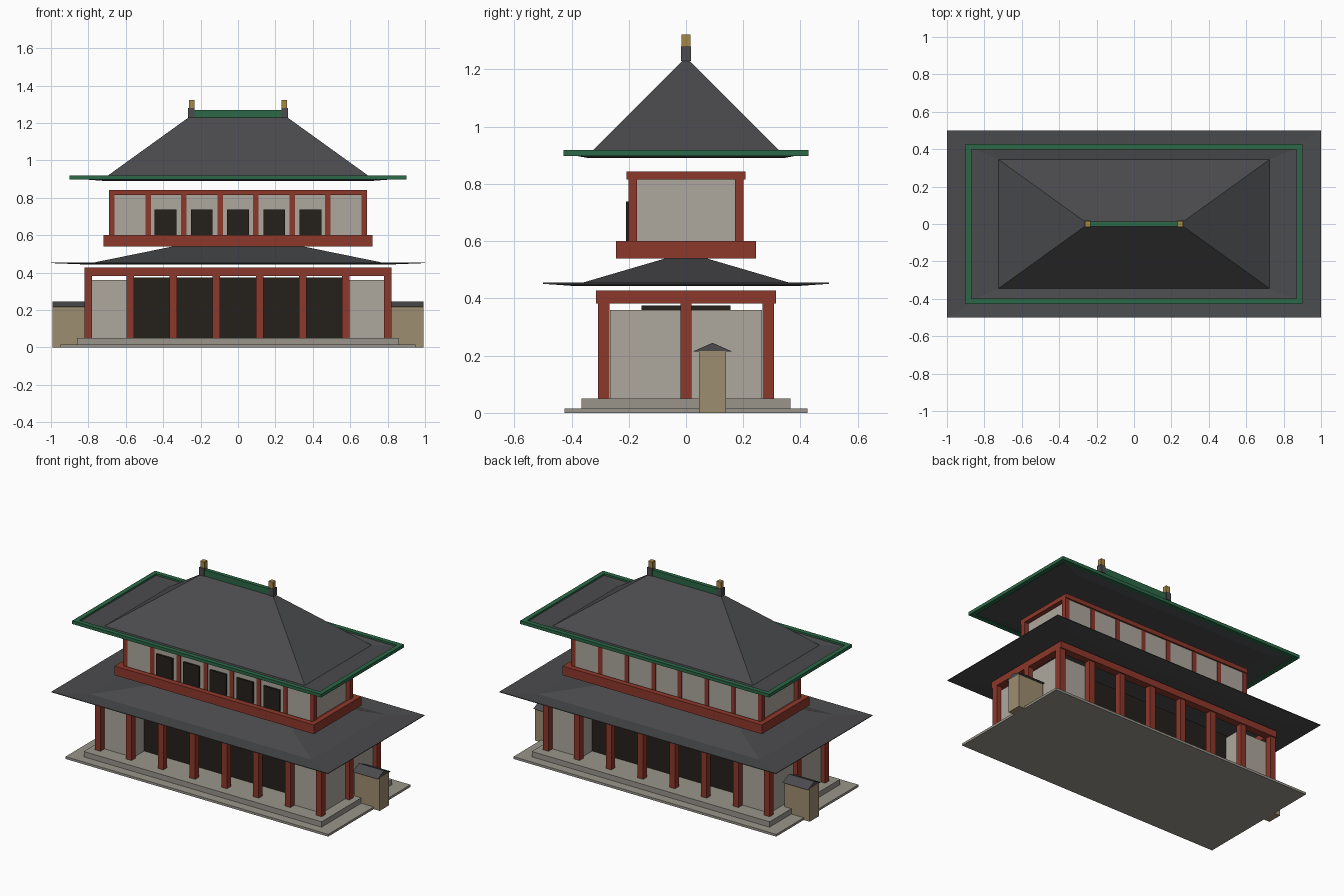
import bpy, bmesh

if "Cube" in bpy.data.objects:
    bpy.data.objects.remove(bpy.data.objects["Cube"])

def material(name, r, g, b):
    m = bpy.data.materials.new(name)
    m.diffuse_color = (r, g, b, 1)
    m.use_nodes = True
    m.node_tree.nodes["Principled BSDF"].inputs["Base Color"].default_value = m.diffuse_color
    return m

RED = material("red_timber", 0.27, 0.04, 0.025)
ROOF = material("roof_tile", 0.07, 0.071, 0.075)
GREEN = material("green_trim", 0.025, 0.14, 0.065)
WALL = material("plaster", 0.42, 0.39, 0.34)
DARK = material("dark_opening", 0.018, 0.014, 0.011)
STONE = material("stone", 0.32, 0.30, 0.26)
TAN = material("tan_wall", 0.34, 0.27, 0.16)
GOLD = material("gold", 0.38, 0.24, 0.06)

def finish(bm, name, mat):
    bmesh.ops.recalc_face_normals(bm, faces=bm.faces)
    me = bpy.data.meshes.new(name)
    bm.to_mesh(me)
    bm.free()
    me.materials.append(mat)
    ob = bpy.data.objects.new(name, me)
    bpy.context.collection.objects.link(ob)
    return ob

def box(name, x, y, z, mat):
    """Box from (min, max) pairs."""
    bm = bmesh.new()
    bmesh.ops.create_cube(bm, size=1)
    for v in bm.verts:
        v.co = [a + (c + 0.5) * (b - a) for c, (a, b) in zip(v.co, (x, y, z))]
    return finish(bm, name, mat)

def slab(name, hx, hy, z, mat):
    return box(name, (-hx, hx), (-hy, hy), z, mat)

def post(name, x, y, w, z, mat):
    return box(name, (x - w / 2, x + w / 2), (y - w / 2, y + w / 2), z, mat)

def frame(name, hx, hy, w, z, mat):
    """Rectangular ring of four beams."""
    for s, side in ((-1, "front"), (1, "back")):
        box(f"{name}_{side}", (-hx, hx), sorted((s * hy, s * (hy - w))), z, mat)
    for s, side in ((-1, "left"), (1, "right")):
        box(f"{name}_{side}", sorted((s * hx, s * (hx - w))), (w - hy, hy - w), z, mat)

def hip_roof(name, rings, mat):
    """Stacked rectangles (half x, half y, z), capped at both ends."""
    bm = bmesh.new()
    loops = [[bm.verts.new((sx * hx, sy * hy, z)) for sx, sy in ((-1, -1), (1, -1), (1, 1), (-1, 1))]
             for hx, hy, z in rings]
    for a, b in zip(loops, loops[1:]):
        for i in range(4):
            j = (i + 1) % 4
            bm.faces.new((a[i], a[j], b[j], b[i]))
    bm.faces.new(loops[0])
    bm.faces.new(loops[-1])
    return finish(bm, name, mat)

# Stone base
slab("ground_slab", 0.95, 0.425, (0, 0.015), STONE)
slab("plinth", 0.86, 0.365, (0.015, 0.05), STONE)

# Lower storey: dark hall, plastered end rooms, posts and beams
slab("hall", 0.575, 0.155, (0.05, 0.375), DARK)
for s, side in ((-1, "left"), (1, "right")):
    box(f"end_room_{side}", sorted((s * 0.57, s * 0.79)), (-0.265, 0.265), (0.05, 0.36), WALL)
    post(f"side_post_{side}", s * 0.80, 0, 0.04, (0.05, 0.425), RED)
for sy in (-1, 1):
    for x in (0.115, 0.345, 0.575, 0.80):
        for sx in (-1, 1):
            post("lower_post", sx * x, sy * 0.287, 0.04, (0.05, 0.40), RED)
frame("lower_beam", 0.82, 0.315, 0.05, (0.383, 0.427), RED)

# Lower roof with slightly upturned eaves
hip_roof("lower_roof", [(0.80, 0.385, 0.443), (1.0, 0.5, 0.451), (1.0, 0.5, 0.455),
                        (0.80, 0.385, 0.448), (0.25, 0.003, 0.56)], ROOF)

# Balcony
slab("balcony_floor", 0.71, 0.24, (0.54, 0.585), RED)
frame("balcony_beam", 0.72, 0.245, 0.035, (0.54, 0.60), RED)

# Upper storey
slab("upper_room", 0.66, 0.197, (0.56, 0.82), WALL)
for sy in (-1, 1):
    for x in (0.095, 0.29, 0.48, 0.675):
        for sx in (-1, 1):
            post("upper_post", sx * x, sy * 0.186, 0.03, (0.58, 0.83), RED)
frame("upper_beam", 0.69, 0.208, 0.035, (0.815, 0.843), RED)
for i in range(-2, 3):
    x = i * 0.194
    box("window", (x - 0.058, x + 0.058), (-0.209, -0.19), (0.598, 0.738), DARK)

# Upper roof with green eave trim
hip_roof("upper_roof", [(0.725, 0.345, 0.891), (0.88, 0.41, 0.903), (0.88, 0.41, 0.908),
                        (0.725, 0.345, 0.898), (0.25, 0.003, 1.24)], ROOF)
frame("eave_trim", 0.90, 0.428, 0.03, (0.897, 0.918), GREEN)

# Ridge and its end ornaments
slab("ridge", 0.25, 0.013, (1.23, 1.27), GREEN)
for s, side in ((-1, "left"), (1, "right")):
    post(f"ridge_block_{side}", s * 0.25, 0, 0.036, (1.23, 1.28), ROOF)
    post(f"ridge_finial_{side}", s * 0.247, 0, 0.03, (1.235, 1.322), GOLD)

# Side boundary walls with small gabled caps
for s, side in ((-1, "left"), (1, "right")):
    xs = sorted((s * 0.81, s * 0.993))
    box(f"side_wall_{side}", xs, (0.045, 0.14), (0, 0.216), TAN)
    bm = bmesh.new()
    ends = [[bm.verts.new((x, y, z)) for y, z in ((0.025, 0.215), (0.16, 0.215), (0.0925, 0.245))] for x in xs]
    for e in ends:
        bm.faces.new(e)
    for i in range(3):
        j = (i + 1) % 3
        bm.faces.new((ends[0][i], ends[0][j], ends[1][j], ends[1][i]))
    finish(bm, f"side_wall_cap_{side}", ROOF)
